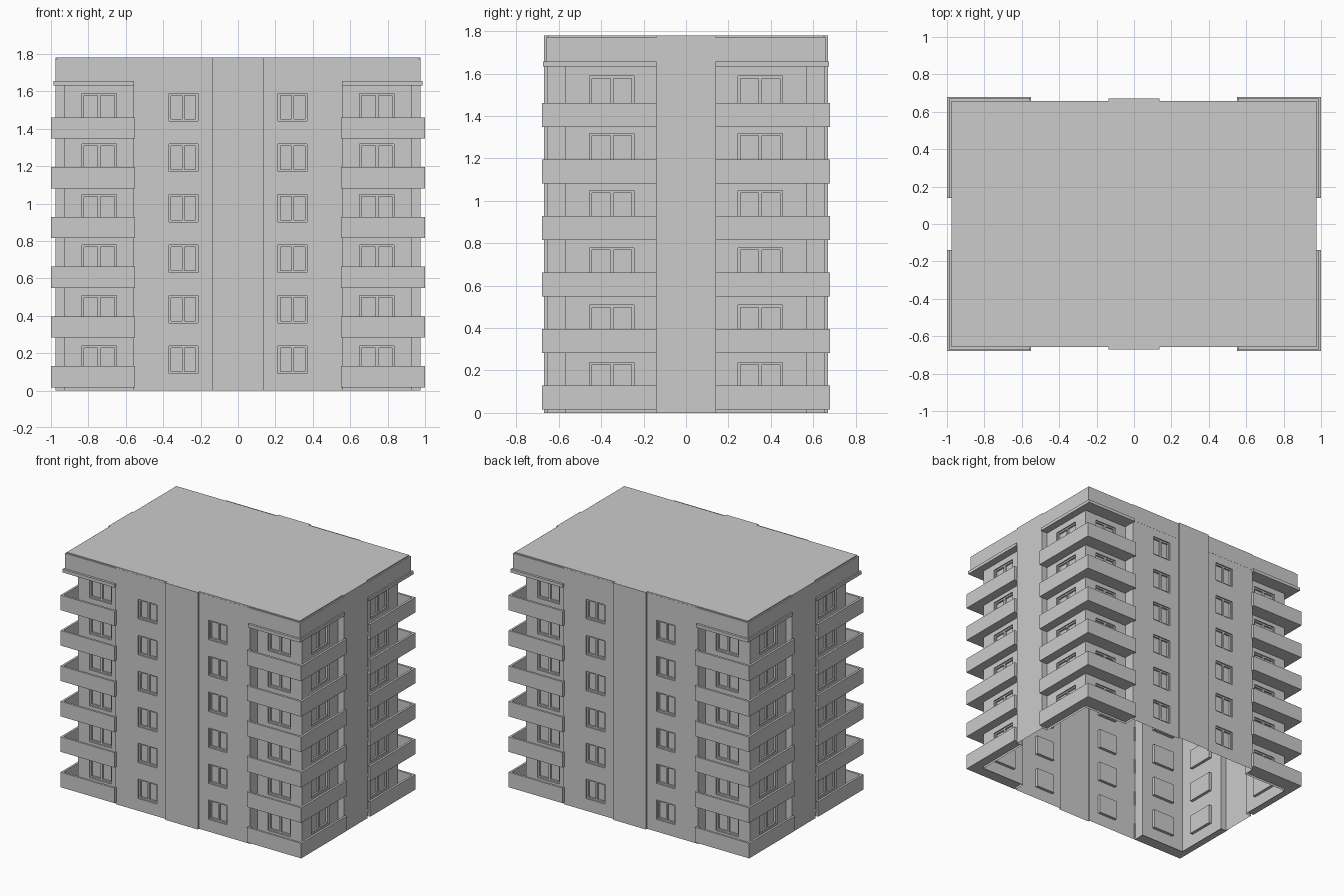
import bpy, bmesh
from mathutils import Vector

if "Cube" in bpy.data.objects:
    bpy.data.objects.remove(bpy.data.objects["Cube"])

FLOORS, TOP = 6, 1.78
WIN_Z0, WIN_Z1, WIN_STEP = 0.092, 0.238, 0.27
DEPTH = 0.022


def finish(bm, name, mirror=True, array=None, recalc=True):
    """Turn a bmesh into an object; quarter parts are mirrored in x and y."""
    bmesh.ops.remove_doubles(bm, verts=bm.verts, dist=1e-5)
    if recalc:
        bmesh.ops.recalc_face_normals(bm, faces=bm.faces)
    me = bpy.data.meshes.new(name)
    bm.to_mesh(me)
    bm.free()
    ob = bpy.data.objects.new(name, me)
    bpy.context.collection.objects.link(ob)
    if array:
        m = ob.modifiers.new("floors", 'ARRAY')
        m.count = FLOORS
        m.use_relative_offset = False
        m.use_constant_offset = True
        m.constant_offset_displace = (0, 0, array)
    if mirror:
        m = ob.modifiers.new("quarters", 'MIRROR')
        m.use_axis = (True, True, False)
    return ob


def box(bm, p, q):
    lo = [min(a, b) for a, b in zip(p, q)]
    hi = [max(a, b) for a, b in zip(p, q)]
    r = bmesh.ops.create_cube(bm, size=1)
    for v in r["verts"]:
        v.co = [lo[i] + (v.co[i] + 0.5) * (hi[i] - lo[i]) for i in range(3)]


def prism(bm, pts, z0, z1):
    f = bm.faces.new([bm.verts.new((x, y, z0)) for x, y in pts])
    r = bmesh.ops.extrude_face_region(bm, geom=[f])
    for v in r["geom"]:
        if isinstance(v, bmesh.types.BMVert):
            v.co.z = z1


def place(a, b):
    """Mapper from wall coordinates (along, inward, up) to world."""
    a = Vector((*a, 0))
    d = (Vector((*b, 0)) - a).normalized()
    n = Vector((-d.y, d.x, 0))
    return lambda u, w, z: a + d * u + n * w + Vector((0, 0, z))


def wall(bm, a, b, win=None):
    """Wall strip with a column of recessed window openings."""
    P = place(a, b)
    length = (Vector(b) - Vector(a)).length

    def quad(*c):
        bm.faces.new([bm.verts.new(P(*k)) for k in c])

    if not win:
        quad((0, 0, 0), (length, 0, 0), (length, 0, TOP), (0, 0, TOP))
        return
    us = [0, win[0], win[1], length]
    zs = [0]
    for i in range(FLOORS):
        zs += [WIN_Z0 + i * WIN_STEP, WIN_Z1 + i * WIN_STEP]
    zs.append(TOP)
    for j in range(len(zs) - 1):
        for i in range(3):
            u0, u1, z0, z1 = us[i], us[i + 1], zs[j], zs[j + 1]
            c = [(u0, z0), (u1, z0), (u1, z1), (u0, z1)]
            if i == 1 and j % 2:
                quad(*[(u, DEPTH, z) for u, z in c])
                for k in range(4):
                    (ua, za), (ub, zb) = c[k], c[(k + 1) % 4]
                    quad((ua, 0, za), (ub, 0, zb), (ub, DEPTH, zb), (ua, DEPTH, za))
            else:
                quad(*[(u, 0, z) for u, z in c])


def frame(bm, a, b, win):
    """Window frame: four bars and a centre mullion."""
    P = place(a, b)
    u0, u1 = win
    t, m = 0.011, (u0 + u1) / 2
    d0, d1 = 0.009, DEPTH
    for x0, x1, z0, z1 in ((u0, u0 + t, WIN_Z0, WIN_Z1), (u1 - t, u1, WIN_Z0, WIN_Z1),
                           (m - t * .7, m + t * .7, WIN_Z0, WIN_Z1),
                           (u0, u1, WIN_Z0, WIN_Z0 + t), (u0, u1, WIN_Z1 - t, WIN_Z1)):
        box(bm, P(x0, d0, z0), P(x1, d1, z1))


# Quarter plan of the outer walls: centre strip, bay, recessed corner, side strip
plan = [(0, -.67), (.135, -.67), (.135, -.656), (.56, -.656), (.56, -.57),
        (.93, -.57), (.93, -.14), (.977, -.14), (.977, 0)]
windows = {2: (.08, .235), 4: (.09, .275), 5: (.115, .325)}

# Hollow walls, open at the bottom
bm = bmesh.new()
for i in range(len(plan) - 1):
    wall(bm, plan[i], plan[i + 1], windows.get(i))
finish(bm, "walls", recalc=False)

# Window frames repeated on each floor
bm = bmesh.new()
for i, w in windows.items():
    frame(bm, plan[i], plan[i + 1], w)
finish(bm, "window_frames", array=WIN_STEP)

# Wrap-around corner balconies: parapets and floor slab
bm = bmesh.new()
box(bm, (.55, -.678, .017), (1, -.662, .13))
box(bm, (.984, -.678, .017), (1, -.14, .13))
box(bm, (.55, -.67, .017), (.562, -.65, .13))
prism(bm, [(.56, -.57), (.56, -.67), (.99, -.67), (.99, -.14), (.93, -.14), (.93, -.57)],
      .017, .035)
finish(bm, "corner_balconies", array=.266)

# Thin ledge under the roof band at the corners
bm = bmesh.new()
prism(bm, [(.555, -.57), (.555, -.674), (.987, -.674), (.987, -.14), (.93, -.14), (.93, -.57)],
      1.632, 1.656)
finish(bm, "corner_ledge")

# Roof band
bm = bmesh.new()
box(bm, (-.977, -.657, 1.65), (.977, .657, 1.772))
box(bm, (-.967, -.65, 1.77), (.967, .65, TOP))
finish(bm, "roof", mirror=False)

# Caps closing the projecting strips
bm = bmesh.new()
box(bm, (-.135, -.67, 1.77), (.135, .67, TOP))
box(bm, (-.977, -.14, 1.77), (.977, .14, TOP))
finish(bm, "strip_caps", mirror=False)
